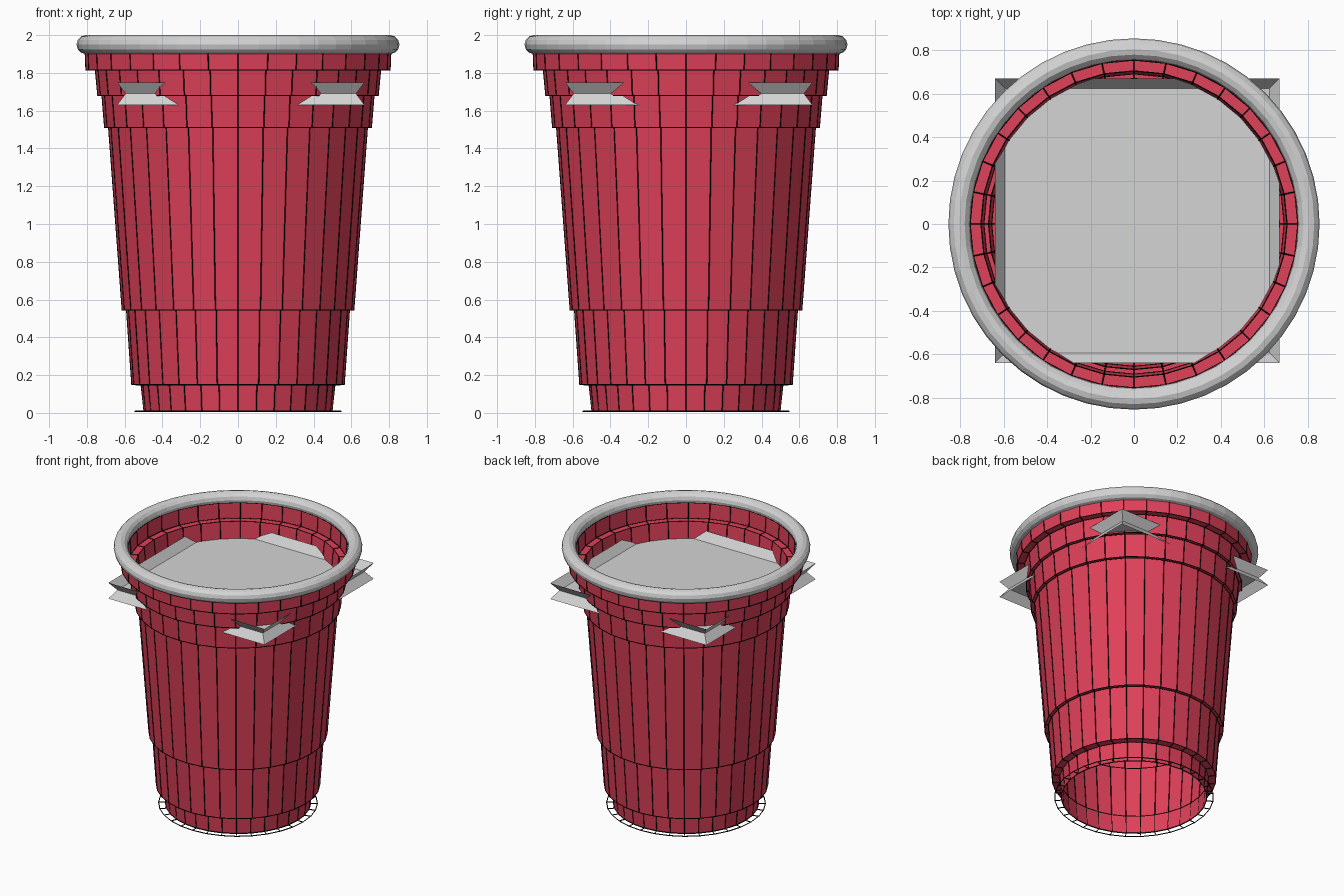
import bpy, bmesh, math

if "Cube" in bpy.data.objects:
    bpy.data.objects.remove(bpy.data.objects["Cube"])

SIDES = 32


def material(name, rgb):
    m = bpy.data.materials.new(name)
    m.diffuse_color = (*rgb, 1)
    m.use_nodes = True
    m.node_tree.nodes["Principled BSDF"].inputs["Base Color"].default_value = m.diffuse_color
    return m


red = material("cup red", (0.74, 0.052, 0.10))
grey = material("light grey", (0.66, 0.66, 0.66))
black = material("line black", (0, 0, 0))


def finish(bm, name, mat):
    mesh = bpy.data.meshes.new(name)
    bm.to_mesh(mesh)
    bm.free()
    mesh.materials.append(mat)
    ob = bpy.data.objects.new(name, mesh)
    bpy.context.collection.objects.link(ob)
    return ob


def lathe(name, profile, mat, sides=SIDES, closed=True):
    """Spin an (r, z) profile around z."""
    bm = bmesh.new()
    rings = []
    for r, z in profile:
        rings.append([bm.verts.new((r * math.cos(a), r * math.sin(a), z))
                      for a in (2 * math.pi * i / sides for i in range(sides))])
    pairs = list(zip(rings, rings[1:]))
    if closed:
        pairs.append((rings[-1], rings[0]))
    for a, b in pairs:
        for i in range(sides):
            j = (i + 1) % sides
            bm.faces.new((a[i], a[j], b[j], b[i]))
    bmesh.ops.recalc_face_normals(bm, faces=bm.faces)
    return finish(bm, name, mat)


# Stepped cup wall: outer side upward, then inner side back down
outer = [(0.50, 0.008), (0.51, 0.148), (0.562, 0.15), (0.59, 0.545), (0.613, 0.545),
         (0.685, 1.51), (0.706, 1.51), (0.72, 1.68), (0.742, 1.68),
         (0.755, 1.815), (0.805, 1.815), (0.81, 1.93)]
inner = [(r - 0.05, z) for r, z in reversed(outer[2:])]
wall = lathe("cup_wall", outer + inner, red)

# Black outline grid over the wall
lines = wall.copy()
lines.data = wall.data.copy()
lines.name = "outline_grid"
lines.data.materials.clear()
lines.data.materials.append(black)
bpy.context.collection.objects.link(lines)
wire = lines.modifiers.new("wire", 'WIREFRAME')
wire.thickness = 0.008
wire.use_even_offset = False

# Loose outline ring around the foot
foot = lathe("foot_outline", [(0.50, 0.008), (0.545, 0.008)], black, closed=False)
wire = foot.modifiers.new("wire", 'WIREFRAME')
wire.thickness = 0.008
wire.use_boundary = True
wire.use_even_offset = False

# Rolled rim
rim = [(0.805 + 0.05 * math.cos(a), 1.95 + 0.05 * math.sin(a))
       for a in (2 * math.pi * i / 12 for i in range(12))]
lathe("rolled_rim", rim, grey, sides=48)

# Square sheet filling the cup, with a flared V-shaped border
bm = bmesh.new()
C = 0.015
loops = []
for h, z in ((0.655, 1.75), (0.61, 1.69), (0.655, 1.63)):
    loops.append([bm.verts.new((C + sx * h, C + sy * h, z))
                  for sx, sy in ((-1, -1), (1, -1), (1, 1), (-1, 1))])
for a, b in zip(loops, loops[1:]):
    for i in range(4):
        j = (i + 1) % 4
        bm.faces.new((a[i], b[i], b[j], a[j]))
bm.faces.new(loops[1])
finish(bm, "square_sheet", grey)
